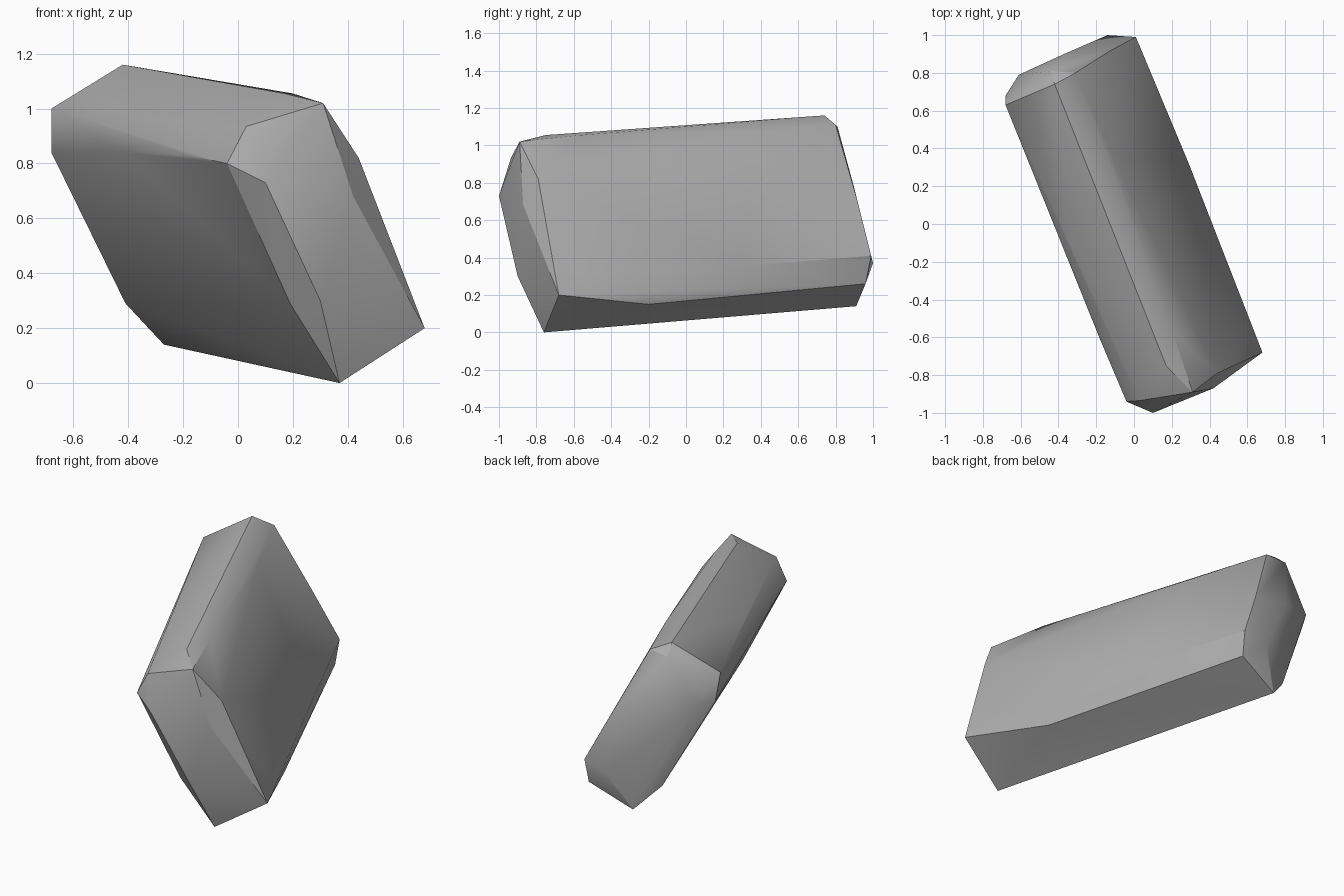
import bpy
import bmesh
import math

cube = bpy.data.objects.get("Cube")
if cube:
    bpy.data.objects.remove(cube, do_unlink=True)

# One plain stone colour
stone = bpy.data.materials.new("stone_grey")
stone.use_nodes = True
colour = (0.42, 0.42, 0.42, 1.0)
stone.diffuse_color = colour
bsdf = stone.node_tree.nodes["Principled BSDF"]
bsdf.inputs["Base Color"].default_value = colour
bsdf.inputs["Roughness"].default_value = 0.9

# Ridge lines of the leaning slab, each running front to back
ridges = {
    "underside_left": [(0.37, -0.76, 0.0), (-0.27, 0.91, 0.14)],
    "underside_right": [(0.68, -0.68, 0.20), (0.46, -0.20, 0.15), (0.0, 0.96, 0.26)],
    "right_lower": [(0.61, -0.56, 0.31), (0.29, 0.32, 0.355), (0.01, 0.99, 0.41)],
    "right_upper": [(0.31, -0.89, 1.02), (0.20, -0.56, 1.055),
                    (-0.12, 0.37, 1.07), (-0.31, 0.80, 1.11)],
    "crest": [(0.17, -0.75, 1.055), (-0.42, 0.74, 1.16)],
    "left_upper": [(0.03, -0.935, 0.935), (-0.15, -0.54, 0.945),
                   (-0.34, -0.11, 0.975), (-0.68, 0.63, 1.0)],
    "left_lower": [(-0.04, -0.94, 0.80), (-0.18, -0.61, 0.83),
                   (-0.41, -0.03, 0.84), (-0.68, 0.68, 0.84)],
    "front_end": [(0.10, -1.0, 0.73), (0.30, -0.90, 0.30), (0.19, -0.84, 0.29),
                  (0.42, -0.87, 0.68), (0.44, -0.79, 0.82)],
    "back_end": [(-0.14, 1.0, 0.37), (-0.13, 0.915, 0.71), (-0.37, 0.90, 0.77),
                 (-0.61, 0.79, 0.83), (-0.44, 0.81, 1.10), (-0.41, 0.82, 0.29)],
}

# Wrap the ridges in a closed convex skin
bm = bmesh.new()
for line in ridges.values():
    for point in line:
        bm.verts.new(point)
hull = bmesh.ops.convex_hull(bm, input=bm.verts[:])
loose = [v for v in bm.verts if not v.link_faces]
bmesh.ops.delete(bm, geom=loose, context="VERTS")
bmesh.ops.recalc_face_normals(bm, faces=bm.faces[:])

mesh = bpy.data.meshes.new("rock")
bm.to_mesh(mesh)
bm.free()
mesh.materials.append(stone)
rock = bpy.data.objects.new("rock", mesh)
bpy.context.scene.collection.objects.link(rock)

# Soft facets with crisp main edges
bpy.ops.object.select_all(action="DESELECT")
rock.select_set(True)
bpy.context.view_layer.objects.active = rock
bpy.ops.object.shade_smooth_by_angle(angle=math.radians(30))
